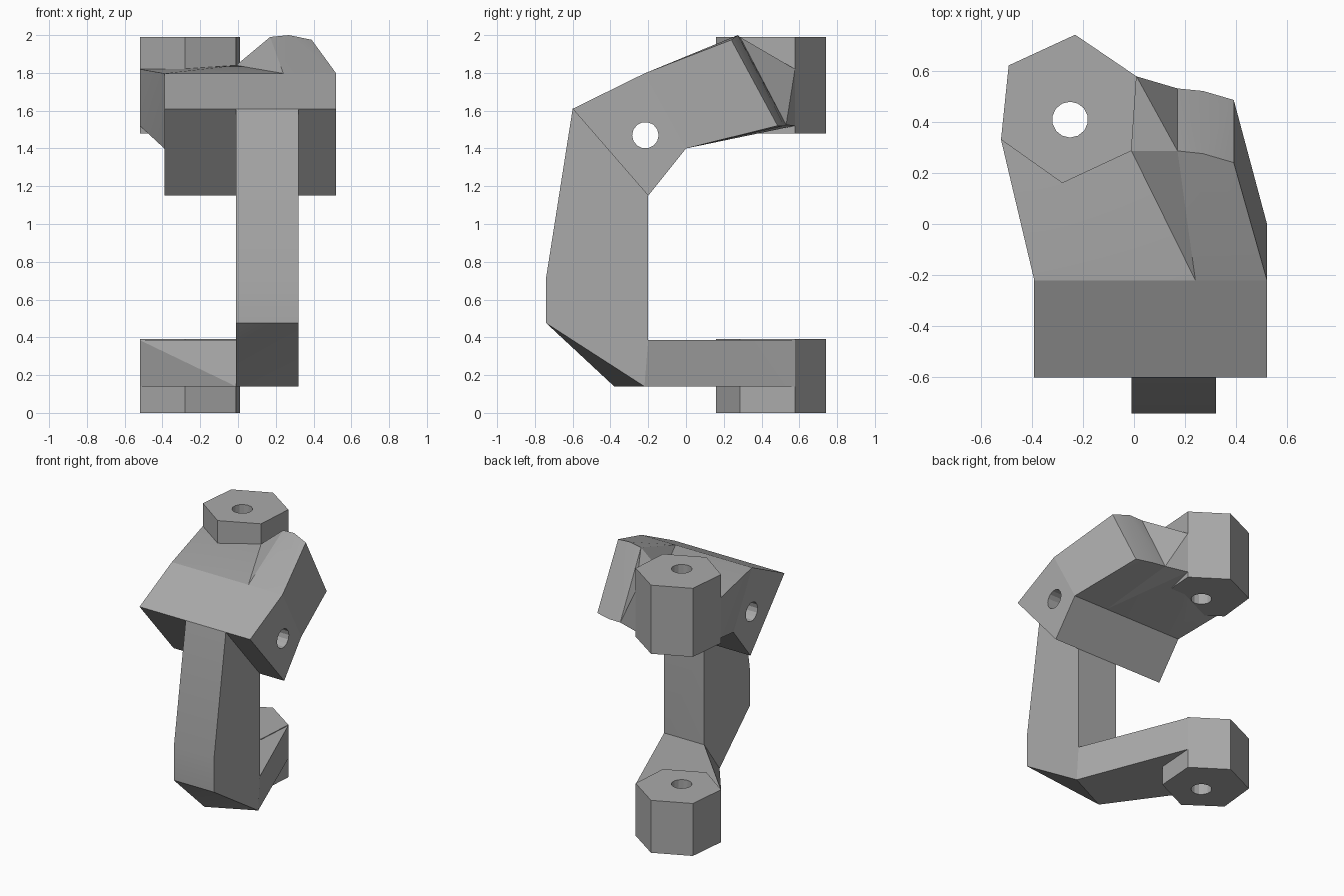
import bpy, bmesh, math
from mathutils import Matrix, Vector

cube = bpy.data.objects.get("Cube")
if cube:
    bpy.data.objects.remove(cube, do_unlink=True)

GREY = (0.4, 0.4, 0.4, 1)
steel = bpy.data.materials.new("plain_grey")
steel.use_nodes = True
steel.diffuse_color = GREY
steel.node_tree.nodes["Principled BSDF"].inputs["Base Color"].default_value = GREY


def finish(name, bm):
    """Turn a bmesh into a named object."""
    bmesh.ops.recalc_face_normals(bm, faces=bm.faces[:])
    mesh = bpy.data.meshes.new(name)
    bm.to_mesh(mesh)
    bm.free()
    mesh.materials.append(steel)
    obj = bpy.data.objects.new(name, mesh)
    bpy.context.collection.objects.link(obj)
    return obj


def solid(name, points):
    """Convex block stretched around its corner points."""
    bm = bmesh.new()
    for p in points:
        bm.verts.new(p)
    res = bmesh.ops.convex_hull(bm, input=bm.verts[:])
    loose = [v for v in bm.verts if not v.link_faces]
    bmesh.ops.delete(bm, geom=loose, context='VERTS')
    bmesh.ops.dissolve_limit(bm, angle_limit=math.radians(0.5),
                             verts=bm.verts[:], edges=bm.edges[:])
    return finish(name, bm)


def bore(objs, centre, axis):
    """Drill a round hole through the given objects."""
    bm = bmesh.new()
    turn = Vector((0, 0, 1)).rotation_difference(Vector(axis)).to_matrix().to_4x4()
    bmesh.ops.create_cone(bm, cap_ends=True, segments=14, radius1=0.07,
                          radius2=0.07, depth=4,
                          matrix=Matrix.Translation(centre) @ turn)
    cutter = finish("bore_cutter", bm)
    cutter.hide_render = True
    for obj in objs:
        mod = obj.modifiers.new("bore", 'BOOLEAN')
        mod.operation, mod.solver, mod.object = 'DIFFERENCE', 'EXACT', cutter
        bpy.context.view_layer.objects.active = obj
        bpy.ops.object.modifier_apply(modifier=mod.name)
    bpy.data.objects.remove(cutter, do_unlink=True)


def at_heights(corners, *heights):
    return [(x, y, z) for x, y in corners for z in heights]


# Hexagonal bosses at the ends of both jaws
HEX = [(-0.49, 0.62), (-0.23, 0.74), (0.01, 0.577),
       (-0.01, 0.286), (-0.28, 0.16), (-0.52, 0.33)]
upper_boss = solid("upper_boss", at_heights(HEX, 1.48, 1.99))
lower_boss = solid("lower_boss", at_heights(HEX, 0, 0.39))
hex_back, hex_front, hex_side = HEX[2], HEX[3], HEX[5]

# Upright column: same outline on both sides except for the slanted foot
IN, OUT = -0.01, 0.32
SIDE = [(-0.6, 1.61), (-0.74, 0.72), (-0.74, 0.475), (-0.2, 0.385), (-0.2, 1.15)]
FOOT = [(IN, -0.38, 0.14), (OUT, -0.22, 0.14)]
column = solid("column", [(x, y, z) for x in (IN, OUT) for y, z in SIDE] + FOOT)

# Lower arm from the foot to the lower boss
lower_arm = solid("lower_arm", FOOT + [(IN, -0.2, 0.385), (OUT, -0.2, 0.385)]
                  + at_heights([hex_back, hex_side], 0.14, 0.385))

# Upper block sitting on the column
LEFT, RIGHT, MID = -0.39, 0.52, 0.24
TOP, LOW = (-0.22, 1.797), (0, 1.40)
block = solid("upper_block", [(x, y, z) for x in (LEFT, RIGHT)
              for y, z in ((-0.6, 1.61), TOP, LOW, (-0.2, 1.15))])

# Upper arm from the block to the upper boss
upper_arm = solid("upper_arm", [(x, *p) for x in (LEFT, MID) for p in (TOP, LOW)]
                  + at_heights([hex_back, hex_side], 1.52, 1.82)
                  + [(*hex_front, 1.84)])

# Raised ear beside the boss
EAR_TOP = [(0.17, 0.286, 1.99), (0.27, 0.275, 2.0), (0.39, 0.24, 1.975)]
EAR_LOW = [(0.17, 0.53, 1.525), (0.27, 0.52, 1.52), (0.39, 0.485, 1.52)]
ear = solid("ear", [(x, *p) for x in (MID, RIGHT) for p in (TOP, LOW)]
            + EAR_TOP + EAR_LOW)

# Web closing the notch between ear and boss
web = solid("notch_web", [(MID, *TOP), (MID, *LOW), EAR_TOP[0], EAR_LOW[0],
            (*hex_front, 1.84)] + at_heights([hex_back], 1.52, 1.82))

# Bolt holes: one through both bosses, one across the block
bore([upper_boss, lower_boss, lower_arm, upper_arm], (-0.25, 0.408, 1), (0, 0, 1))
bore([block], (0, -0.215, 1.47), (1, 0, 0))

# Soft shading across shallow angles
for obj in (upper_boss, lower_boss, column, lower_arm, block, upper_arm, ear, web):
    bpy.ops.object.select_all(action='DESELECT')
    obj.select_set(True)
    bpy.context.view_layer.objects.active = obj
    bpy.ops.object.shade_smooth_by_angle(angle=math.radians(25))
